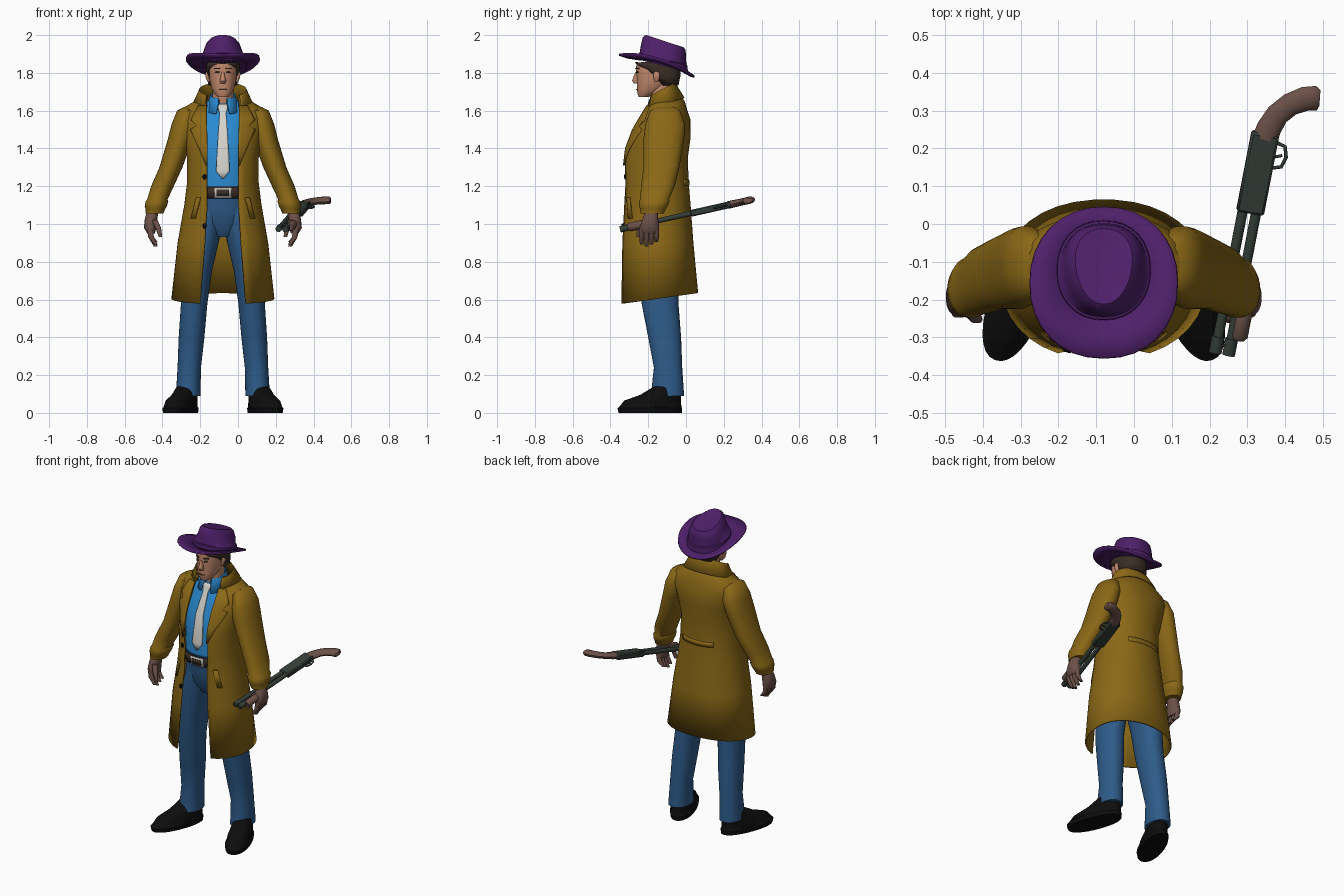
import bpy, bmesh
from math import sin, cos, asin, tau, copysign
from mathutils import Matrix, Vector

if "Cube" in bpy.data.objects:
    bpy.data.objects.remove(bpy.data.objects["Cube"], do_unlink=True)

AXIS = -.08      # x of the body's middle plane
POWER = .92      # below one gives boxier cross-sections
parts = []


def material(name, r, g, b):
    mat = bpy.data.materials.new(name)
    mat.use_nodes = True
    mat.diffuse_color = (r, g, b, 1)
    shader = next(n for n in mat.node_tree.nodes if n.type == 'BSDF_PRINCIPLED')
    shader.inputs["Base Color"].default_value = (r, g, b, 1)
    shader.inputs["Roughness"].default_value = .8
    return mat


MUSTARD = material("mustard_cloth", .255, .138, .008)
PURPLE = material("purple_felt", .076, .014, .14)
DENIM = material("blue_denim", .027, .104, .25)
SHIRT = material("bright_blue_cotton", .023, .25, .62)
SKIN = material("face_skin", .54, .25, .15)
PALE = material("pale_grey", .66, .65, .61)
METAL = material("gun_metal", .036, .05, .04)
BROWN = material("dusty_brown", .15, .083, .066)
HAIR = material("dark_brown", .042, .027, .019)
BLACK = material("black_leather", .004, .004, .004)


def finish(name, bm, mat, solid=0):
    """Turn a bmesh into a named object, optionally with sheet thickness."""
    bmesh.ops.recalc_face_normals(bm, faces=bm.faces)
    mesh = bpy.data.meshes.new(name)
    bm.to_mesh(mesh)
    bm.free()
    mesh.materials.append(mat)
    obj = bpy.data.objects.new(name, mesh)
    bpy.context.collection.objects.link(obj)
    if solid:
        mod = obj.modifiers.new("thickness", 'SOLIDIFY')
        mod.thickness, mod.offset = solid, 0
    parts.append(obj)
    return obj


def power(value):
    return copysign(abs(value) ** POWER, value)


def ring(z, off, rx, front, back, edge=0, tilt=0, side=1, axis=AXIS, count=32):
    """Level oval; edge is the half width of a gap left open at the front."""
    cy, ry = (front + back) / 2, (back - front) / 2
    start = asin((edge / rx) ** (1 / POWER)) if edge else 0
    step = (tau - 2 * start) / (count - 1 if edge else count)
    points = []
    for i in range(count):
        t = start + i * step
        y = cy - ry * power(cos(t))
        points.append(Vector((axis + side * off + rx * power(sin(t)), y, z + tilt * (y - cy))))
    return points


def skin(name, rings, mat, is_open=False, caps=True, solid=0):
    """Bridge a stack of equal rings with quads."""
    bm = bmesh.new()
    rows = [[bm.verts.new(p) for p in r] for r in rings]
    count = len(rows[0])
    for low, high in zip(rows, rows[1:]):
        for i in range(count - 1 if is_open else count):
            j = (i + 1) % count
            bm.faces.new((low[i], low[j], high[j], high[i]))
    if caps and not is_open:
        bm.faces.new(rows[0])
        bm.faces.new(rows[-1])
    return finish(name, bm, mat, solid)


def body(name, table, mat, side=1, is_open=False, solid=0):
    return skin(name, [ring(*row, side=side) for row in table], mat, is_open, True, solid)


def surface(table, z, dx, back):
    """Depth of a lofted table at height z, dx away from the middle plane."""
    rows = sorted(table)
    low, high = next(((a, b) for a, b in zip(rows, rows[1:]) if z <= b[0]), rows[-2:])
    f = (z - low[0]) / (high[0] - low[0])
    rx, front, rear = (low[k] + f * (high[k] - low[k]) for k in (2, 3, 4))
    depth = max(0, 1 - (abs(dx) / rx) ** (2 / POWER)) ** (POWER / 2)
    return (front + rear) / 2 + (rear - front) / 2 * depth * (1 if back else -1)


def patch(name, table, rows, mat, lift, side=1, back=False, cols=7):
    """Thin plate lying on a lofted surface; rows are height, inner, outer."""
    bm = bmesh.new()
    grid = []
    for z, inner, outer in rows:
        line = []
        for i in range(cols):
            dx = side * (inner + (outer - inner) * i / (cols - 1))
            y = surface(table, z, dx, back) + (lift if back else -lift)
            line.append(bm.verts.new((AXIS + dx, y, z)))
        grid.append(line)
    for a, b in zip(grid, grid[1:]):
        for i in range(cols - 1):
            bm.faces.new((a[i], a[i + 1], b[i + 1], b[i]))
    return finish(name, bm, mat, .007)


def tube(name, path, radii, mat, matrix, flat=1, count=12):
    """Sweep an oval along a path in the local xy plane."""
    pts = [Vector((x, y, 0)) for x, y in path]
    rings = []
    for i, p in enumerate(pts):
        along = (pts[min(i + 1, len(pts) - 1)] - pts[max(i - 1, 0)]).normalized()
        across = along.cross(Vector((0, 0, 1)))
        rings.append([matrix @ (p + across * radii[i] * cos(tau * k / count)
                      + Vector((0, 0, flat * radii[i] * sin(tau * k / count)))) for k in range(count)])
    return skin(name, rings, mat)


# Trousers and shirt
pelvis = [(.93, 0, .04, -.23, -.09), (1, 0, .13, -.272, -.035), (1.08, 0, .15, -.285, -.03), (1.2, 0, .152, -.3, -.03)]
body("trouser_seat", pelvis, DENIM)
chest = [(1.16, 0, .15, -.295, -.03), (1.35, 0, .155, -.295, -.03), (1.46, 0, .16, -.27, -.02),
         (1.55, 0, .17, -.225, -.03), (1.61, 0, .13, -.195, -.04), (1.66, 0, .07, -.18, -.06)]
body("shirt", chest, SHIRT)
body("shirt_collar", [(1.61, 0, .072, -.2, -.06, .015, .1), (1.68, 0, .066, -.195, -.06, .02, .3),
                      (1.6, 0, .092, -.222, -.045, .035, .2)], SHIRT, is_open=True, solid=.008)
patch("necktie", chest, [(1.635, -.02, .02), (1.615, -.026, .026), (1.585, -.017, .017),
                         (1.46, -.026, .026), (1.28, -.036, .036), (1.24, -.004, .004)], PALE, .012)
patch("belt", pelvis, [(1.135, -.12, .12), (1.195, -.12, .12)], HAIR, .008, cols=15)
patch("buckle", pelvis, [(1.138, -.045, .045), (1.192, -.045, .045)], PALE, .015)
patch("buckle_centre", pelvis, [(1.148, -.033, .033), (1.182, -.033, .033)], HAIR, .02)

# Long coat with an open front
coat = [(.605, 0, .268, -.355, .06, .12, .14), (.9, 0, .235, -.345, .035, .095), (1.1, 0, .2, -.335, .02, .083),
        (1.22, 0, .185, -.33, .01, .083), (1.35, 0, .185, -.335, .005, .083), (1.46, 0, .2, -.305, .02, .085),
        (1.55, 0, .225, -.25, .02, .088), (1.61, 0, .21, -.215, 0, .088), (1.65, 0, .14, -.19, -.012, .085),
        (1.68, 0, .1, -.18, -.035, .08)]
body("coat", coat, MUSTARD, is_open=True, solid=.01)
body("coat_collar", [(1.63, 0, .11, -.2, -.04, .085, .2), (1.707, 0, .125, -.2, -.055, .09, .5),
                     (1.635, 0, .155, -.22, -.012, .09, .3)], MUSTARD, is_open=True, solid=.01)
patch("back_strap", coat, [(1.205, -.11, .11), (1.235, -.11, .11)], MUSTARD, .004, back=True, cols=13)
for z in (1.25, .99):
    patch("coat_button", coat, [(z - .013, .092, .1), (z, .086, .108), (z + .013, .092, .1)], BLACK, .01, side=-1)

# Parts that exist on both sides
for side, label in ((-1, "right"), (1, "left")):
    patch(label + "_lapel", coat, [(1.31, .082, .088), (1.4, .082, .125), (1.5, .084, .172), (1.52, .085, .14),
                                   (1.55, .086, .17), (1.625, .086, .13)], MUSTARD, .011, side)
    patch(label + "_pocket_welt", coat, [(1.03, .145, .168), (1.14, .118, .14)], MUSTARD, .009, side)
    body(label + "_sleeve", [
        (1.62, .175, .03, -.15, -.06), (1.6, .188, .055, -.19, -.03), (1.53, .205, .066, -.215, -.005),
        (1.45, .225, .066, -.225, -.01), (1.3, .275, .061, -.225, -.035), (1.2, .32, .06, -.238, -.06),
        (1.13, .347, .054, -.243, -.09), (1.12, .349, .06, -.248, -.087), (1.09, .356, .058, -.248, -.1),
        (1.08, .357, .052, -.243, -.106), (1.055, .362, .047, -.24, -.118)], MUSTARD, side)
    body(label + "_hand", [
        (1.08, .368, .03, -.21, -.15), (1.03, .38, .033, -.23, -.148), (.98, .385, .033, -.245, -.142),
        (.95, .38, .02, -.24, -.15)], BROWN, side)
    for k in range(4):
        y = -.248 + k * .026
        tip = .88 + .012 * abs(k - 1)
        body(label + "_finger", [(.98, .388, .015, y, y + .027), (.93, .38, .015, y, y + .027),
                                 (tip, .355, .01, y + .004, y + .022)], BROWN, side)
    body(label + "_thumb", [(1.02, .362, .016, -.24, -.205), (.98, .342, .015, -.262, -.23),
                            (.93, .33, .009, -.262, -.242)], BROWN, side)
    body(label + "_trouser_leg", [
        (1.12, .07, .068, -.27, -.045), (1.03, .077, .077, -.272, -.03), (.93, .098, .082, -.268, -.03),
        (.75, .135, .077, -.25, -.035), (.58, .152, .07, -.235, -.04), (.4, .166, .068, -.2, -.026),
        (.24, .178, .062, -.17, -.02), (.09, .184, .065, -.186, -.01)], DENIM, side)
    # Shoe turned outwards about the ankle
    turn = Matrix.Translation((AXIS + side * .19, -.1, 0)) @ Matrix.Rotation(side * .36, 4, 'Z')
    shoe = [(0, 0, .07, -.272, .08), (.025, 0, .074, -.278, .082), (.03, 0, .068, -.27, .078),
            (.065, 0, .064, -.24, .076), (.095, 0, .057, -.15, .074), (.14, 0, .05, -.07, .07)]
    skin(label + "_shoe", [[turn @ p for p in ring(*row, axis=0)] for row in shoe], BLACK)

# Head
body("neck", [(1.58, 0, .058, -.18, -.06), (1.75, 0, .055, -.2, -.07)], SKIN)
head = [(1.672, 0, .028, -.25, -.2), (1.69, 0, .045, -.257, -.16), (1.72, 0, .06, -.26, -.11),
        (1.76, 0, .07, -.26, -.08), (1.82, 0, .074, -.265, -.065), (1.85, 0, .072, -.262, -.065)]
body("head", head, SKIN)
body("nose", [(1.805, 0, .007, -.268, -.25), (1.758, 0, .016, -.286, -.24), (1.744, 0, .014, -.274, -.24)], SKIN)
body("hair", [(1.735, 0, .07, -.13, -.045, .05), (1.78, 0, .083, -.2, -.035, .075), (1.82, 0, .085, -.245, -.035, .072),
              (1.84, 0, .084, -.266, -.04, .05), (1.856, 0, .08, -.268, -.045, .005)], HAIR, is_open=True, solid=.01)
patch("mouth", head, [(1.71, -.018, .018), (1.714, -.02, .02)], BROWN, .001)
for side, label in ((-1, "right"), (1, "left")):
    patch(label + "_eye", head, [(1.799, .02, .038), (1.806, .019, .039)], HAIR, .001, side)
    patch(label + "_eyebrow", head, [(1.82, .014, .044), (1.826, .016, .046)], HAIR, .002, side)
    body(label + "_ear", [(1.752, .074, .006, -.165, -.148), (1.775, .082, .009, -.172, -.14),
                          (1.797, .085, .008, -.172, -.138), (1.808, .082, .005, -.165, -.144)], SKIN, side)

# Hat: tilted brim with curled sides, and a pinched crown
brim = [ring(*row, 0, -.29) for row in ((1.837, 0, .1, -.235, -.01), (1.832, 0, .16, -.305, .025),
                                        (1.838, 0, .195, -.355, .045))]
for p in (p for loop in brim for p in loop):
    p.z += .04 * ((p.x - AXIS) / .195) ** 2
skin("hat_brim", brim, PURPLE, caps=False, solid=.01)
crown = [ring(*row) for row in (
    (1.838, 0, .126, -.255, .01, 0, -.25), (1.87, 0, .123, -.253, .008, 0, -.25), (1.874, 0, .117, -.246, .002, 0, -.25),
    (1.92, 0, .104, -.238, 0, 0, -.27), (1.955, 0, .09, -.228, -.002, 0, -.31), (1.968, 0, .076, -.212, -.012, 0, -.33),
    (1.962, 0, .04, -.18, -.035, 0, -.32), (1.958, 0, .005, -.14, -.08, 0, -.3))]
for p in (p for loop in crown[3:] for p in loop):
    p.x = AXIS + (p.x - AXIS) * (1 + 1.5 * (p.y + .1))   # pinch the front
skin("hat_crown", crown, PURPLE)

# Shotgun carried on its side in the left hand
along = Vector((.185, .955, .215)).normalized()
under = (Vector((1, 0, 0)) - along * along.x).normalized()
gun = Matrix.Translation((.307, .03, 1.057)) @ Matrix((under, along, under.cross(along))).transposed().to_4x4()
bm = bmesh.new()
bmesh.ops.create_cube(bm, size=1, matrix=gun @ Matrix.Translation((0, .11, 0)) @ Matrix.Diagonal((.074, .22, .036, 1)))
bevel = finish("receiver", bm, METAL).modifiers.new("bevel", 'BEVEL')
bevel.width = .006
for name, x in (("barrel", -.02), ("magazine_tube", .016)):
    tube(name, [(x, .01), (x, -.388)], [.0135] * 2, METAL, gun)
    tube(name + "_collar", [(x, -.345), (x, -.39)], [.017] * 2, METAL, gun)
tube("pump_grip", [(.034, y) for y in (-.23, -.24, -.335, -.345)], [.016, .023, .023, .016], BROWN, gun)
tube("trigger_guard", [(.034, .13), (.058, .137), (.066, .165), (.058, .193), (.034, .2)], [.005] * 5, METAL, gun)
tube("trigger", [(.034, .16), (.055, .168)], [.004] * 2, METAL, gun)
tube("stock", [(.002, .205), (.007, .235), (.022, .275), (.05, .308), (.085, .33), (.115, .338), (.124, .339)],
     [.034, .033, .031, .031, .033, .033, .022], BROWN, gun, flat=.6)

# Smooth shading that keeps sharp edges
for obj in bpy.context.selected_objects:
    obj.select_set(False)
for obj in parts:
    obj.select_set(True)
bpy.context.view_layer.objects.active = parts[0]
bpy.ops.object.shade_smooth_by_angle(angle=.75)
